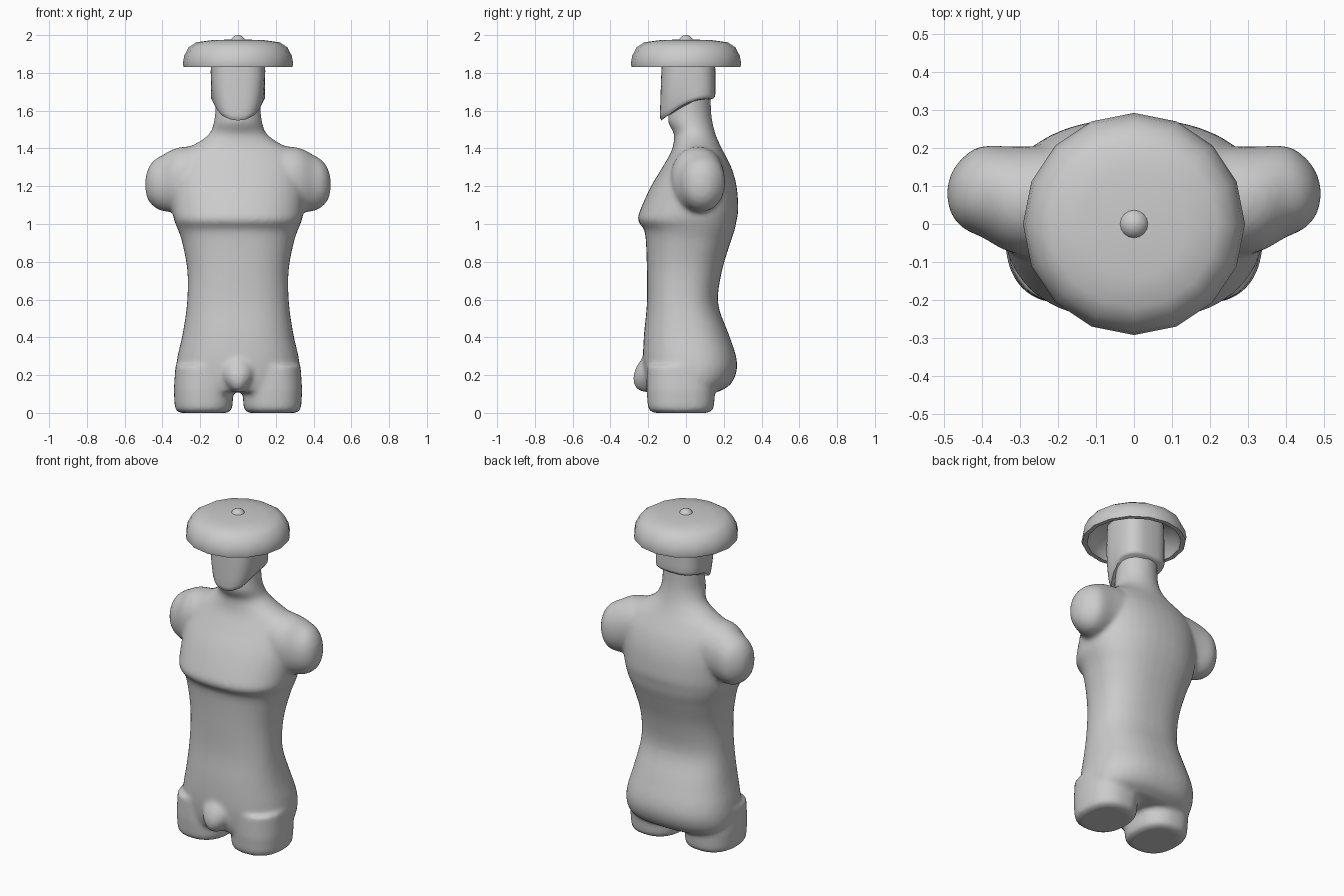
import bpy, bmesh
from math import sin, cos, pi, copysign

if "Cube" in bpy.data.objects:
    bpy.data.objects.remove(bpy.data.objects["Cube"])


def finish(bm, name):
    bmesh.ops.recalc_face_normals(bm, faces=bm.faces[:])
    mesh = bpy.data.meshes.new(name)
    bm.to_mesh(mesh)
    bm.free()
    obj = bpy.data.objects.new(name, mesh)
    bpy.context.collection.objects.link(obj)
    return obj


def smooth(obj, angle):
    bpy.ops.object.select_all(action='DESELECT')
    obj.select_set(True)
    bpy.context.view_layer.objects.active = obj
    bpy.ops.object.shade_smooth_by_angle(angle=angle)


def super_ring(cx, cy, rx, ry, p, n):
    pts = []
    for i in range(n):
        c, s = cos(2 * pi * i / n), sin(2 * pi * i / n)
        pts.append((cx + rx * copysign(abs(c) ** (2 / p), c),
                    cy + ry * copysign(abs(s) ** (2 / p), s)))
    return pts


def skin(bm, rings):
    loops = [[bm.verts.new(p) for p in r] for r in rings]
    n = len(loops[0])
    for a, b in zip(loops, loops[1:]):
        for i in range(n):
            bm.faces.new((a[i], a[(i + 1) % n], b[(i + 1) % n], b[i]))
    bm.faces.new(loops[0])
    bm.faces.new(loops[-1])


def refine(rows, steps=4):
    # Catmull-Rom interpolation between cross-section rows
    out = []
    for i in range(len(rows) - 1):
        quad = [rows[max(i - 1, 0)], rows[i], rows[i + 1], rows[min(i + 2, len(rows) - 1)]]
        for k in range(steps):
            t = k / steps
            out.append([0.5 * (2 * b + (c - a) * t + (2 * a - 5 * b + 4 * c - d) * t * t
                               + (3 * b - a - 3 * c + d) * t ** 3) for a, b, c, d in zip(*quad)])
    return out + [list(rows[-1])]


# Torso and neck: height, front y, back y, half width, squareness
body = bmesh.new()
torso = [(0.11, -0.20, 0.17, 0.315, 2.4), (0.15, -0.215, 0.235, 0.325, 2.4),
         (0.22, -0.225, 0.268, 0.33, 2.4), (0.30, -0.228, 0.265, 0.32, 2.4),
         (0.42, -0.222, 0.225, 0.293, 2.4), (0.58, -0.207, 0.17, 0.27, 2.4),
         (0.75, -0.207, 0.19, 0.268, 2.4), (0.90, -0.212, 0.235, 0.295, 2.4),
         (0.97, -0.222, 0.258, 0.318, 2.4), (1.02, -0.255, 0.268, 0.338, 2.4),
         (1.08, -0.24, 0.277, 0.348, 2.3), (1.20, -0.185, 0.268, 0.355, 2.2),
         (1.30, -0.125, 0.24, 0.35, 2.1), (1.38, -0.08, 0.20, 0.31, 2),
         (1.43, -0.066, 0.175, 0.215, 2), (1.48, -0.065, 0.155, 0.15, 2),
         (1.54, -0.095, 0.14, 0.128, 2), (1.60, -0.09, 0.133, 0.12, 2), (1.70, -0.08, 0.13, 0.12, 2)]
skin(body, [[(x, y, z) for x, y in super_ring(0, (f + b) / 2, w, (b - f) / 2, p, 40)]
            for z, f, b, w, p in refine(torso)])

# Arm and leg stumps
arm = [(0.10, 0.07, 1.27, 0.14, 0.14), (0.30, 0.062, 1.238, 0.142, 0.17),
       (0.40, 0.085, 1.217, 0.12, 0.148), (0.45, 0.082, 1.214, 0.093, 0.118),
       (0.48, 0.08, 1.21, 0.055, 0.073), (0.492, 0.08, 1.21, 0.012, 0.015)]
leg = [(0.0, 0.12, 0.14), (0.008, 0.143, 0.163), (0.03, 0.153, 0.175),
       (0.12, 0.158, 0.182), (0.25, 0.15, 0.18)]
for side in (-1, 1):
    skin(body, [[(side * x, y, z) for y, z in super_ring(cy, cz, ry, rz, 2.1, 32)]
                for x, cy, cz, ry, rz in refine(arm)])
    skin(body, [[(x, y, z) for x, y in super_ring(side * 0.182, -0.027, rx, ry, 2.4, 32)]
                for z, rx, ry in leg])

# Groin
groin = [(0.11, 0.025, 0.05), (0.13, 0.05, 0.09), (0.18, 0.085, 0.105),
         (0.24, 0.09, 0.09), (0.30, 0.06, 0.05)]
skin(body, [[(x, y, z) for x, y in super_ring(0, -0.175, rx, ry, 2, 24)]
            for z, rx, ry in refine(groin)])

# Fuse the body parts into one soft skin
torso_obj = finish(body, "torso")
remesh = torso_obj.modifiers.new("fuse", 'REMESH')
remesh.mode = 'VOXEL'
remesh.voxel_size = 0.013
remesh.use_smooth_shade = True
soften = torso_obj.modifiers.new("soften", 'SMOOTH')
soften.factor = 0.5
soften.iterations = 7


# Head with a jaw line that rises towards the back
def jaw(y):
    line = [(-0.15, 1.545), (-0.10, 1.56), (-0.04, 1.605), (0.03, 1.65), (0.08, 1.662), (0.16, 1.665)]
    for (a, za), (b, zb) in zip(line, line[1:]):
        if y <= b:
            return za + (zb - za) * (y - a) / (b - a)
    return line[-1][1]


head = bmesh.new()
rings = []
for t, inset in ((0, 0.93), (0.03, 0.985), (0.08, 1), (0.2, 1), (0.35, 1), (0.6, 1), (1, 0.98)):
    ring = []
    for x, y in super_ring(0, 0.008, 0.145, 0.147, 3, 40):
        front = max(0, min(1, (0.05 - y) / 0.18))
        narrow = 1 - 0.3 * front * (1 - t) ** 3
        lift = 0.025 * front * (x / 0.145) ** 2 * (1 - t)
        z = (jaw(y) + lift) * (1 - t) + 1.92 * t
        ring.append((x * inset * narrow, (y - 0.008) * inset + 0.008 + 0.012 * front * t, z))
    rings.append(ring)
skin(head, rings)
smooth(finish(head, "head"), 0.7)

# Hollow round hat, sixteen sided
hat = bmesh.new()
profile = [(0.03, 1.945), (0.14, 1.94), (0.215, 1.915), (0.25, 1.86), (0.262, 1.832),
           (0.288, 1.832), (0.292, 1.85), (0.285, 1.89), (0.262, 1.935), (0.22, 1.962),
           (0.14, 1.973), (0.03, 1.977)]
skin(hat, [[(x, y, z) for x, y in super_ring(0, 0, r, r, 2, 16)] for r, z in profile])
smooth(finish(hat, "hat"), 0.9)

# Button on the hat
bpy.ops.mesh.primitive_uv_sphere_add(segments=16, ring_count=10, radius=0.041, location=(0, 0, 1.959))
button = bpy.context.object
button.name = "hat_button"
smooth(button, 0.9)
